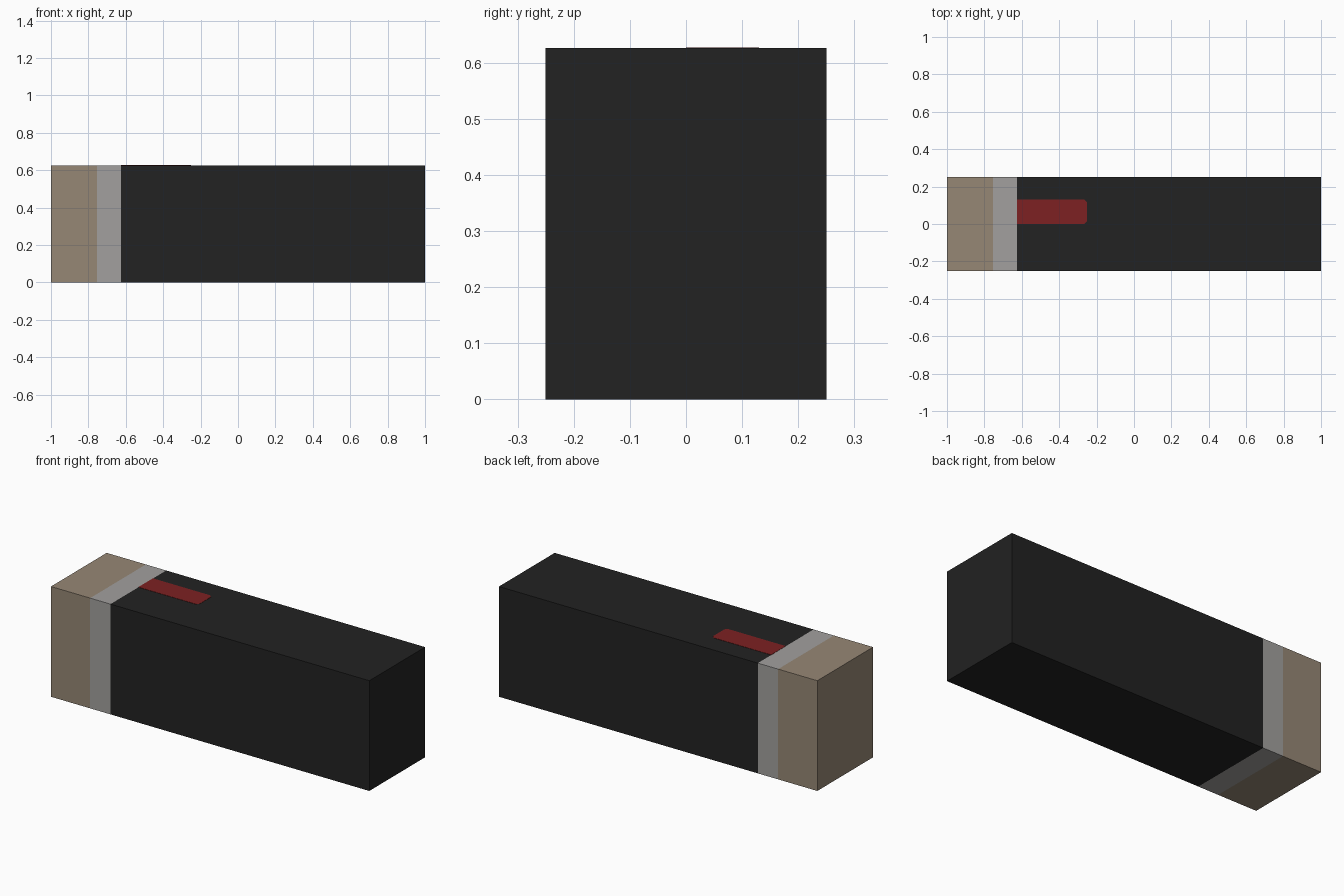
import bpy, bmesh

if "Cube" in bpy.data.objects:
    bpy.data.objects.remove(bpy.data.objects["Cube"])

LENGTH, DEPTH, HEIGHT = 2.0, 0.5, 0.626
CUTS = (-0.754, -0.626)  # tan | grey | black borders along x


def material(name, rgb):
    m = bpy.data.materials.new(name)
    m.diffuse_color = (*rgb, 1.0)
    m.use_nodes = True
    m.node_tree.nodes["Principled BSDF"].inputs["Base Color"].default_value = m.diffuse_color
    return m


def add_object(name, bm, mats):
    mesh = bpy.data.meshes.new(name)
    bm.to_mesh(mesh)
    bm.free()
    for m in mats:
        mesh.materials.append(m)
    ob = bpy.data.objects.new(name, mesh)
    bpy.context.collection.objects.link(ob)
    return ob


tan = material("tan", (0.305, 0.242, 0.178))
grey = material("light grey", (0.36, 0.352, 0.342))
black = material("black", (0.016, 0.016, 0.016))
red = material("dark red", (0.205, 0.0155, 0.0165))

# Block body, cut into bands along its length
bm = bmesh.new()
bmesh.ops.create_cube(bm, size=1.0)
for v in bm.verts:
    v.co.x *= LENGTH
    v.co.y *= DEPTH
    v.co.z = (v.co.z + 0.5) * HEIGHT
for x in CUTS:
    bmesh.ops.bisect_plane(bm, geom=bm.verts[:] + bm.edges[:] + bm.faces[:],
                           plane_co=(x, 0, 0), plane_no=(1, 0, 0))
for f in bm.faces:
    f.material_index = sum(f.calc_center_median().x > x for x in CUTS)
add_object("block_body", bm, [tan, grey, black])

# Red stripe plate on top, with clipped corners at its free end
x0, x1, y0, y1, c = CUTS[1], -0.251, 0.0, 0.13, 0.014
outline = [(x0, y0), (x1 - c, y0), (x1, y0 + c), (x1, y1 - c), (x1 - c, y1), (x0, y1)]
bm = bmesh.new()
face = bm.faces.new([bm.verts.new((x, y, HEIGHT)) for x, y in outline])
ext = bmesh.ops.extrude_face_region(bm, geom=[face])
for v in ext["geom"]:
    if isinstance(v, bmesh.types.BMVert):
        v.co.z += 0.0015
bmesh.ops.recalc_face_normals(bm, faces=bm.faces[:])
add_object("top_stripe", bm, [red])
